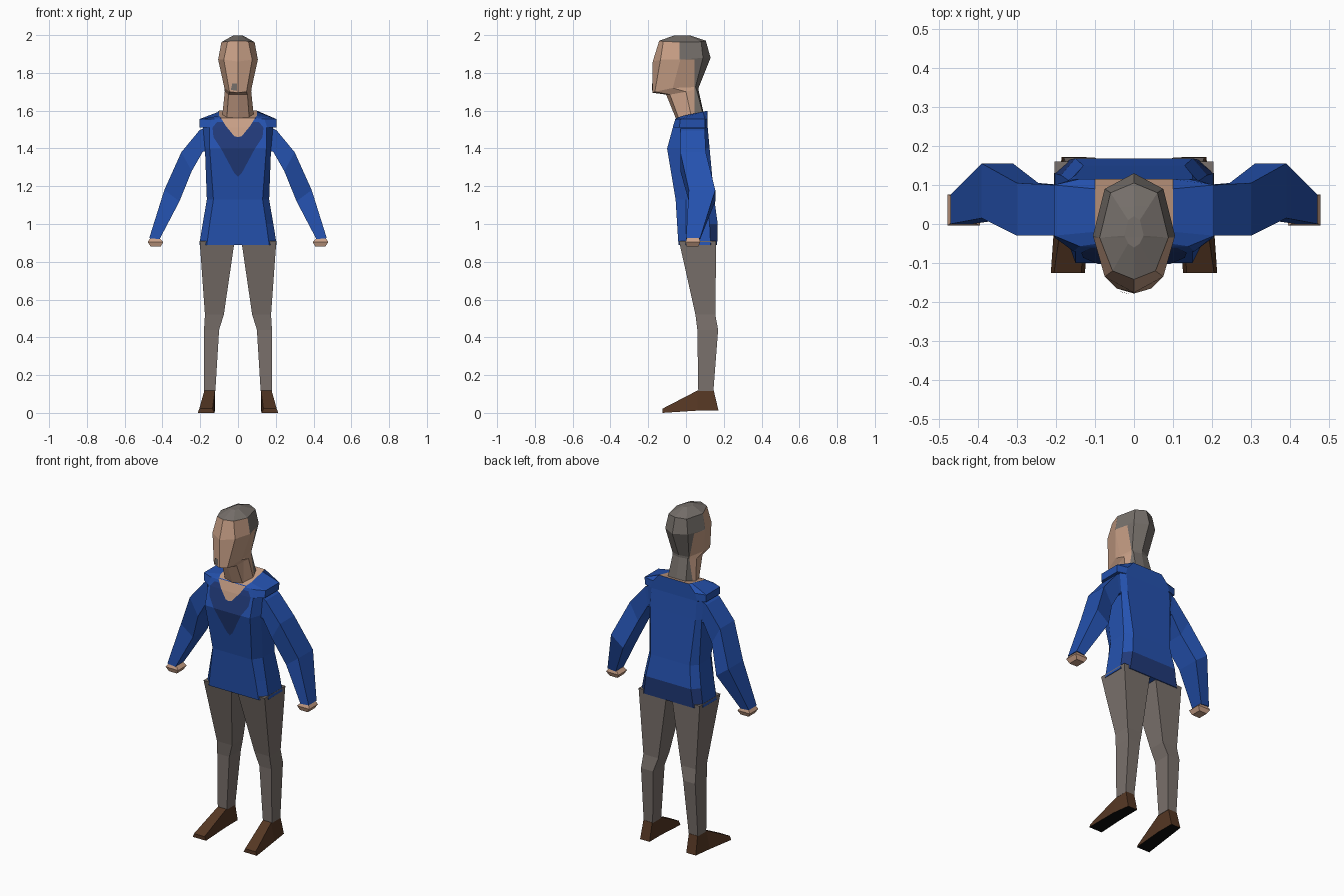
import bpy, bmesh
from mathutils import Vector

if "Cube" in bpy.data.objects:
    bpy.data.objects.remove(bpy.data.objects["Cube"])


def material(name, rgb):
    m = bpy.data.materials.new(name)
    m.diffuse_color = (*rgb, 1)
    m.use_nodes = True
    m.node_tree.nodes["Principled BSDF"].inputs["Base Color"].default_value = m.diffuse_color
    return m


BLUE = material("shirt blue", (0.018, 0.084, 0.43))
NAVY = material("shirt navy", (0.015, 0.042, 0.19))
SKIN = material("skin", (0.58, 0.35, 0.24))
GREY = material("trouser grey", (0.195, 0.165, 0.15))
HAIR = material("hair grey", (0.18, 0.16, 0.145))
BROWN = material("shoe brown", (0.09, 0.038, 0.017))
BLACK = material("sole black", (0.004, 0.004, 0.004))


def finish(name, bm, mats, rule=None):
    """Turn a bmesh into an object, colouring faces by a rule."""
    bmesh.ops.recalc_face_normals(bm, faces=bm.faces[:])
    bm.normal_update()
    if rule:
        for f in bm.faces:
            f.material_index = rule(f.calc_center_median(), f.normal)
    me = bpy.data.meshes.new(name)
    bm.to_mesh(me)
    bm.free()
    for m in mats:
        me.materials.append(m)
    ob = bpy.data.objects.new(name, me)
    bpy.context.collection.objects.link(ob)
    return ob


def loft(rings):
    """Skin a list of equal rings and close both ends."""
    bm = bmesh.new()
    vs = [[bm.verts.new(p) for p in r] for r in rings]
    n = len(vs[0])
    for a, b in zip(vs, vs[1:]):
        for i in range(n):
            j = (i + 1) % n
            bm.faces.new((a[i], a[j], b[j], b[i]))
    bm.faces.new(vs[0])
    bm.faces.new(vs[-1])
    return bm


def cut(bm, co, no):
    bmesh.ops.bisect_plane(bm, geom=bm.verts[:] + bm.edges[:] + bm.faces[:],
                           plane_co=co, plane_no=no)


def whole(half):
    """Complete a half ring across x = 0."""
    return half + [(-x, y, z) for x, y, z in reversed(half) if x > 0]


def limb_ring(outer, inner, y0, y1, s):
    (xo, zo), (xi, zi) = outer, inner
    return [(s * xo, y0, zo), (s * xo, y1, zo), (s * xi, y1, zi), (s * xi, y0, zi)]


# Torso: front corner, two side corners, back corner per level
levels = [  # z, front x, front y, side x, side y0, side y1, back y
    (0.89, 0.165, -0.04, 0.205, 0.00, 0.13, 0.165),
    (1.00, 0.15, -0.047, 0.187, 0.00, 0.125, 0.168),
    (1.13, 0.13, -0.055, 0.165, 0.00, 0.11, 0.15),
    (1.40, 0.15, -0.10, 0.175, -0.03, 0.10, 0.125),
    (1.51, 0.15, -0.07, 0.185, -0.03, 0.10, 0.115),
    (1.512, 0.155, -0.07, 0.203, -0.035, 0.10, 0.115),
    (1.555, 0.14, -0.057, 0.205, -0.03, 0.10, 0.115),
]
rings = [whole([(fx, fy, z), (sx, a, z), (sx, b, z), (fx, by, z)])
         for z, fx, fy, sx, a, b, by in levels]
rings.append(whole([(0.09, -0.05, 1.562), (0.10, -0.02, 1.572),
                    (0.10, 0.09, 1.595), (0.10, 0.115, 1.60)]))
finish("torso", loft(rings), [BLUE, NAVY, SKIN],
       lambda c, n: 2 if c.z > 1.565 and n.z > 0.9 and abs(c.x) < 0.02
       else 1 if c.z < 1.0 and n.y > 0.5 else 0)


# Painted neckline plates that follow the chest
def chest_y(z):
    pts = [(1.13, -0.055), (1.40, -0.10), (1.51, -0.07), (1.562, -0.05)]
    for (za, ya), (zb, yb) in zip(pts, pts[1:]):
        if z <= zb:
            return ya + (yb - ya) * (z - za) / (zb - za)
    return pts[-1][1]


def chest_plate(name, half, off, mat):
    bm = bmesh.new()
    bm.faces.new([bm.verts.new((x, 0, z)) for x, z in
                  half + [(-x, z) for x, z in reversed(half) if x > 0]])
    bmesh.ops.triangulate(bm, faces=bm.faces[:])
    for z in (1.40, 1.51):
        cut(bm, (0, 0, z), (0, 0, 1))
    for v in bm.verts:
        v.co.y = chest_y(v.co.z) - off
    bm.normal_update()
    for f in bm.faces:
        if f.normal.y > 0:
            f.normal_flip()
    me = finish(name, bm, [mat]).data
    if me.polygons[0].normal.y > 0:
        me.flip_normals()


chest_plate("collar_pattern", [(0.095, 1.56), (0.135, 1.51), (0.13, 1.46), (0.09, 1.40),
                               (0.03, 1.36), (0.02, 1.27), (0, 1.25)], 0.003, NAVY)
chest_plate("open_neckline", [(0.09, 1.56), (0.065, 1.52), (0.02, 1.465), (0, 1.46)],
            0.006, SKIN)

# Head and neck, lofted as one form with hair coloured by region
head_halves = [
    [(0, -0.05, 1.55), (0.06, -0.035, 1.55), (0.085, 0.03, 1.56),
     (0.06, 0.09, 1.58), (0, 0.095, 1.58)],
    [(0, -0.105, 1.685), (0.05, -0.085, 1.685), (0.07, 0.0, 1.70),
     (0.05, 0.055, 1.715), (0, 0.065, 1.715)],
    [(0, -0.178, 1.695), (0.045, -0.165, 1.70), (0.072, -0.07, 1.72),
     (0.055, 0.05, 1.725), (0, 0.07, 1.73)],
    [(0, -0.176, 1.86), (0.075, -0.135, 1.87), (0.105, -0.03, 1.87),
     (0.075, 0.09, 1.88), (0, 0.13, 1.88)],
    [(0, -0.142, 1.97), (0.055, -0.12, 1.967), (0.088, -0.035, 1.963),
     (0.06, 0.08, 1.965), (0, 0.105, 1.97)],
    [(0, -0.06, 1.999), (0.015, -0.05, 1.998), (0.025, -0.03, 1.998),
     (0.015, 0.01, 1.998), (0, 0.02, 1.999)],
]
head = loft([whole(h) for h in head_halves])
for co, no in (((0, 0.045, 0), (0, 1, 0)), ((0, -0.035, 0), (0, 1, 0)),
               ((0, 0, 1.872), (0, 0, 1))):
    cut(head, co, no)
finish("head", head, [SKIN, HAIR],
       lambda c, n: 1 if c.y > 0.045 or (c.z > 1.872 and c.y > -0.035)
       or (c.z > 1.968 and n.z > 0.6) else 0)

# Small chin beard patch
beard = bmesh.new()
beard.faces.new([beard.verts.new(p) for p in
                 ((-0.038, -0.172, 1.71), (-0.005, -0.181, 1.705),
                  (-0.005, -0.181, 1.745), (-0.03, -0.175, 1.745))])
finish("chin_beard", beard, [HAIR])

for s, side in ((1, "left"), (-1, "right")):
    # Sleeve
    sleeve = [limb_ring(o, i, a, b, s) for o, i, a, b in (
        ((0.17, 1.515), (0.165, 1.38), -0.03, 0.10),
        ((0.205, 1.495), (0.185, 1.385), -0.03, 0.10),
        ((0.30, 1.38), (0.245, 1.28), -0.03, 0.105),
        ((0.39, 1.18), (0.31, 1.12), 0.015, 0.155),
        ((0.47, 0.925), (0.415, 0.92), 0.0, 0.075))]
    finish(side + "_sleeve", loft(sleeve), [BLUE])

    # Hand
    hand = [limb_ring((xo, z), (xi, z), a, b, s) for z, xo, xi, a, b in (
        (0.925, 0.465, 0.415, 0.005, 0.07),
        (0.905, 0.478, 0.395, -0.004, 0.076),
        (0.88, 0.462, 0.41, 0.004, 0.066))]
    finish(side + "_hand", loft(hand), [SKIN])

    # Trouser leg
    leg = [limb_ring((xo, z), (xi, z), a, b, s) for z, xo, xi, a, b in (
        (0.91, 0.203, 0.018, -0.037, 0.16),
        (0.52, 0.175, 0.075, 0.05, 0.155),
        (0.44, 0.18, 0.10, 0.06, 0.17),
        (0.115, 0.18, 0.12, 0.065, 0.145))]
    finish(side + "_trouser_leg", loft(leg), [GREY])

    # Shoe, lofted from heel to toe with a dark sole
    shoe = [[(s * x, y + dy, z) for x, z, dy in
             ((bi, z0, 0), (bo, z0, 0), (to, z1, -dt), (ti, z1, -dt))]
            for y, z0, z1, bi, bo, ti, to, dt in (
                (0.172, 0.012, 0.118, 0.122, 0.185, 0.122, 0.18, 0.025),
                (0.06, 0.012, 0.118, 0.122, 0.20, 0.122, 0.178, 0.0),
                (-0.125, 0.005, 0.022, 0.125, 0.213, 0.135, 0.205, 0.0))]
    for ring in shoe[-1:]:
        ring[0] = (ring[0][0], ring[0][1], 0.0)
        ring[1] = (ring[1][0], ring[1][1], 0.0)
    finish(side + "_shoe", loft(shoe), [BROWN, BLACK],
           lambda c, n: 1 if n.z < -0.8 else 0)
